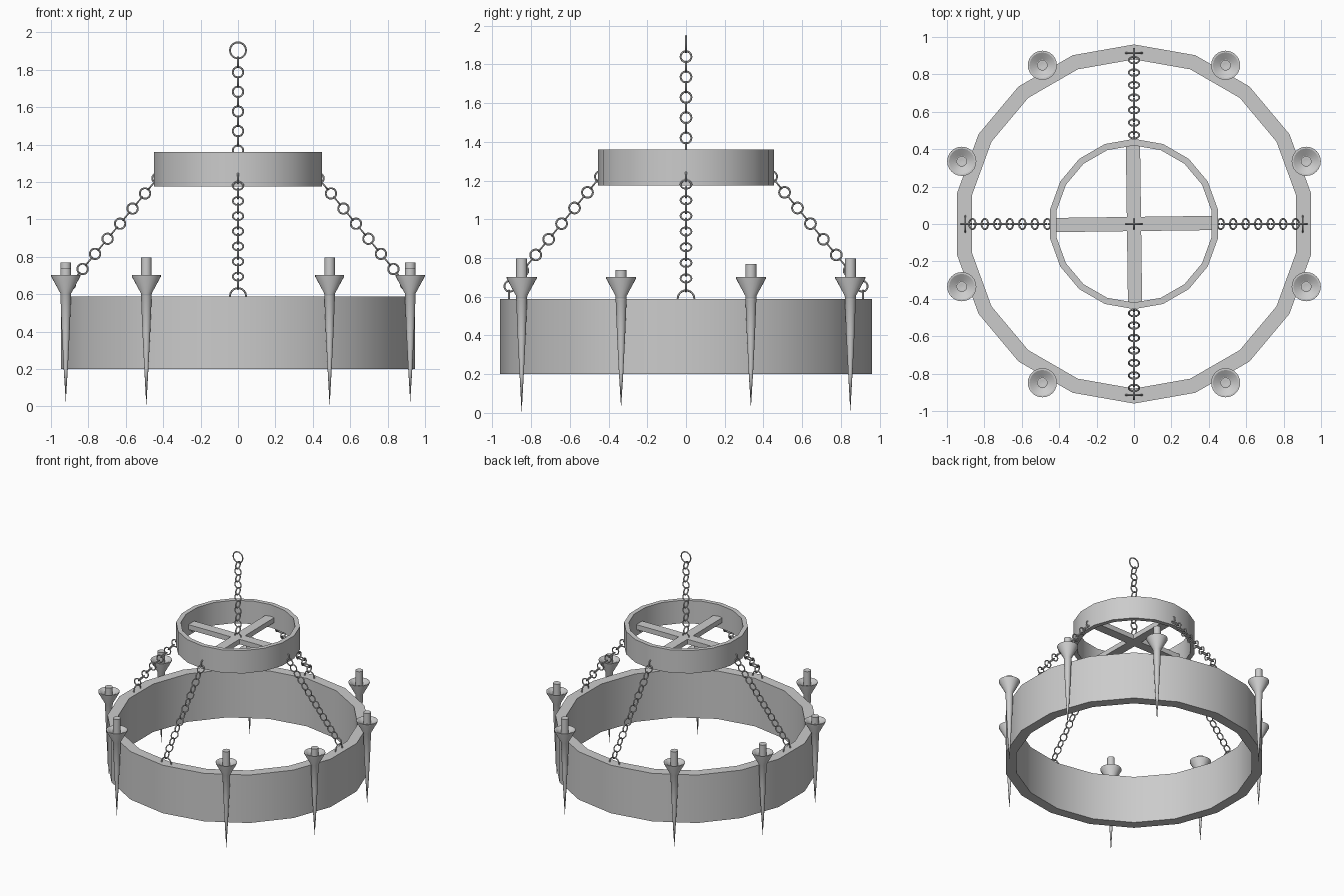
import bpy, bmesh
from math import sin, cos, pi, radians
from mathutils import Vector, Matrix

if "Cube" in bpy.data.objects:
    bpy.data.objects.remove(bpy.data.objects["Cube"])


def revolve(bm, profile, n, closed=False, start=0.0, mat=Matrix()):
    """Spin (r, z) points about z; r = 0 points become poles."""
    rings = []
    for r, z in profile:
        if r == 0:
            rings.append([bm.verts.new(mat @ Vector((0, 0, z)))] * n)
        else:
            rings.append([bm.verts.new(mat @ Vector((r * cos(start + 2 * pi * i / n),
                                                     r * sin(start + 2 * pi * i / n), z)))
                          for i in range(n)])
    pairs = list(zip(rings, rings[1:]))
    if closed:
        pairs.append((rings[-1], rings[0]))
    for a, b in pairs:
        for i in range(n):
            j = (i + 1) % n
            quad = list(dict.fromkeys((a[i], a[j], b[j], b[i])))
            bm.faces.new(quad)


def finish(bm, name, smooth=True):
    bmesh.ops.recalc_face_normals(bm, faces=bm.faces)
    me = bpy.data.meshes.new(name)
    bm.to_mesh(me)
    bm.free()
    ob = bpy.data.objects.new(name, me)
    bpy.context.collection.objects.link(ob)
    if smooth:
        bpy.ops.object.select_all(action='DESELECT')
        ob.select_set(True)
        bpy.context.view_layer.objects.active = ob
        bpy.ops.object.shade_smooth_by_angle(angle=radians(30))
    return ob


def link(bm, centre, axis, radius, wire=0.005):
    """Round chain link whose hole points along axis."""
    mat = Matrix.Translation(centre) @ Vector(axis).to_track_quat('Z', 'Y').to_matrix().to_4x4()
    prof = [(radius + wire * cos(2 * pi * k / 6), wire * sin(2 * pi * k / 6)) for k in range(6)]
    revolve(bm, prof, 18, closed=True, mat=mat)


# Large and small 18-sided hoops, with a corner on the y axis
def hoop(name, inner, outer, z0, z1):
    bm = bmesh.new()
    revolve(bm, [(inner, z0), (outer, z0), (outer, z1), (inner, z1)], 18, True, pi / 2)
    finish(bm, name)


hoop("large_hoop", 0.88, 0.96, 0.20, 0.588)
hoop("small_hoop", 0.42, 0.455, 1.175, 1.36)

# Crossed bars inside the small hoop
for name, turn in (("cross_bar_x", 0), ("cross_bar_y", pi / 2)):
    bm = bmesh.new()
    bmesh.ops.create_cube(bm, size=1, matrix=Matrix.Translation((0, 0, 1.245))
                          @ Matrix.Rotation(turn + radians(0.75), 4, 'Z')
                          @ Matrix.Diagonal((0.86, 0.076, 0.04, 1)))
    finish(bm, name, smooth=False)

# Vertical hanging chain with a larger ring on top
bm = bmesh.new()
link(bm, (0, 0, 1.904), (0, 1, 0), 0.043)
for k in range(12):
    link(bm, (0, 0, 1.84 - 0.0525 * k), (0, 1, 0) if k % 2 else (1, 0, 0), 0.028)
finish(bm, "hanging_chain")

# Four sloping chains, each ending in an eye on the large hoop
for q in range(4):
    out = Vector((round(cos(q * pi / 2)), round(sin(q * pi / 2)), 0))
    side = Vector((-out.y, out.x, 0))
    shift = 0.012 if q % 2 else 0.0
    start = out * (0.497 + shift) + Vector((0, 0, 1.139))
    step = out * 0.0334 - Vector((0, 0, 0.0404))
    normal = step.cross(side)
    bm = bmesh.new()
    for k in range(-2, 13):
        link(bm, start + step * k, normal if k % 2 else side, 0.028)
    finish(bm, f"sloping_chain_{q + 1}")
    bm = bmesh.new()
    link(bm, out * (0.902 + shift) + Vector((0, 0, 0.59)), out, 0.043)
    finish(bm, f"chain_eye_{q + 1}")

# Eight tapered candle holders with candles around the large hoop
spots = [(20, 0.025, 0.77), (60, 0.005, 0.797), (120, 0.005, 0.797), (160, 0.025, 0.77),
         (200, 0.025, 0.739), (240, 0.0, 0.797), (300, 0.0, 0.797), (340, 0.025, 0.739)]
for i, (deg, tip, top) in enumerate(spots):
    a = radians(deg)
    place = Matrix.Translation((0.98 * cos(a), 0.98 * sin(a), 0))
    bm = bmesh.new()
    revolve(bm, [(0, tip), (0.011, 0.2), (0.021, 0.4), (0.029, 0.605), (0.078, 0.695),
                 (0.078, 0.703), (0.068, 0.703), (0.03, 0.68), (0, 0.68)], 24, mat=place)
    finish(bm, f"candle_holder_{i + 1}")
    bm = bmesh.new()
    revolve(bm, [(0, 0.67), (0.028, 0.67), (0.028, top), (0.014, top), (0, top - 0.004)],
            20, mat=place)
    finish(bm, f"candle_{i + 1}")
